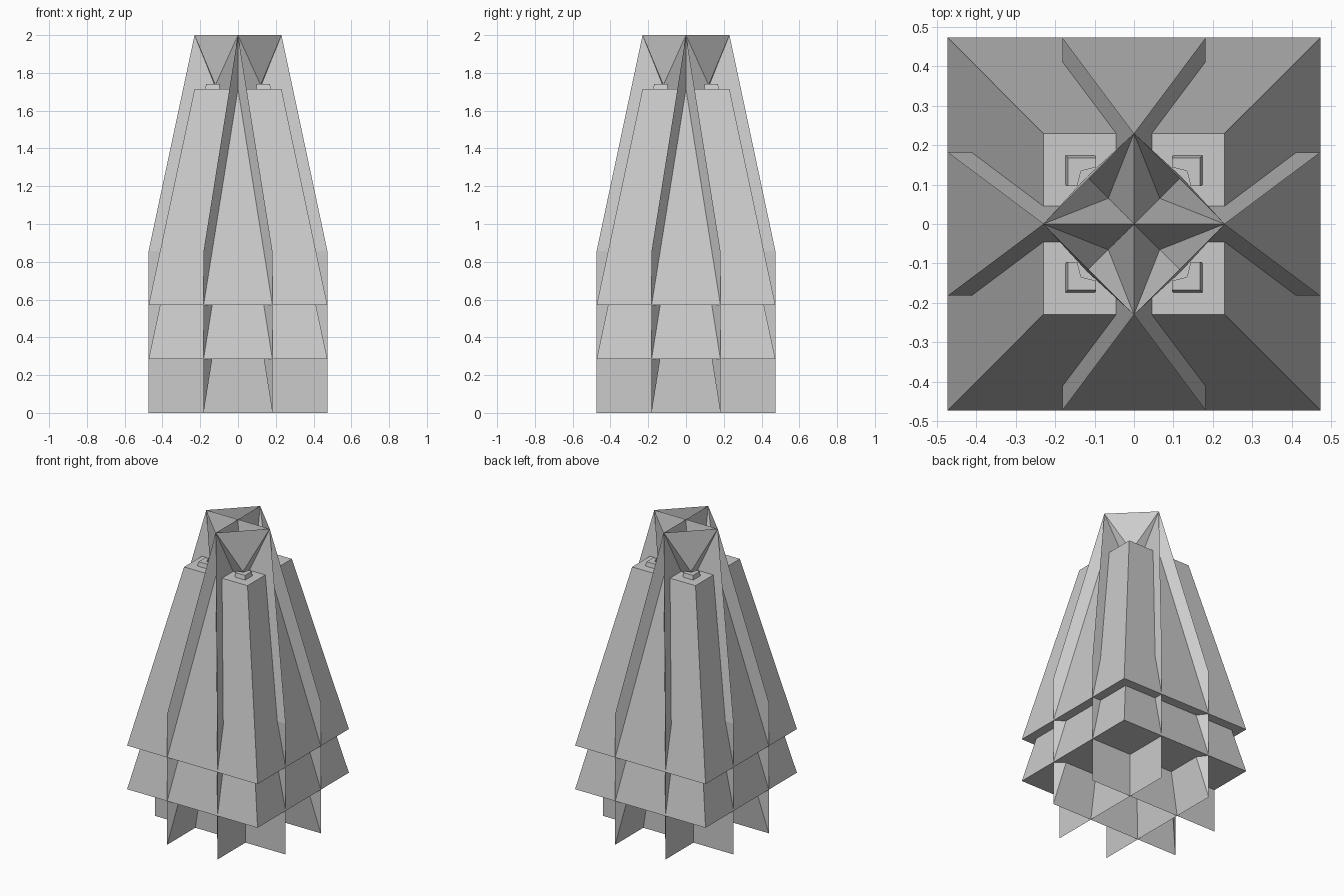
import bpy, bmesh
from mathutils import Matrix, Vector

if "Cube" in bpy.data.objects:
    bpy.data.objects.remove(bpy.data.objects["Cube"])

R, T, A = 0.473, 0.23, 0.182   # outer half width, top half width, wall offset
H, STEP = 1.143, 0.286         # slope height, tier spacing


def make(name, verts, faces, fix=True):
    bm = bmesh.new()
    vs = [bm.verts.new(v) for v in verts]
    for f in faces:
        bm.faces.new([vs[i] for i in f])
    if fix:
        bmesh.ops.recalc_face_normals(bm, faces=bm.faces)
    me = bpy.data.meshes.new(name)
    bm.to_mesh(me)
    bm.free()
    ob = bpy.data.objects.new(name, me)
    bpy.context.collection.objects.link(ob)
    return ob


def square(h, z):
    return [(-h, -h, z), (h, -h, z), (h, h, z), (-h, h, z)]


SIDES = [(i, (i + 1) % 4, (i + 1) % 4 + 4, i + 4) for i in range(4)]

# two nested tapered skirts; the upper one has an open square in its top
make("lower_skirt", square(R, STEP) + square(T, STEP + H),
     SIDES + [(3, 2, 1, 0), (4, 5, 6, 7)])
rim = [(a + 4, b + 4, c + 4, d + 4) for a, b, c, d in SIDES]
make("upper_skirt", square(R, 2 * STEP) + square(T, 2 * STEP + H)
     + square(0.115, 2 * STEP + H), SIDES + rim + [(3, 2, 1, 0)])

# four leaning walls: a sloped panel extended straight down
DROP = 3 * STEP
top = [(-R, -A, DROP), (R, -A, DROP), (T, 0, 2), (-T, 0, 2)]
low = [(x, y, z - DROP) for x, y, z in top]
for k in range(4):
    rot = Matrix.Rotation(k * 1.5707963, 4, 'Z')
    make(f"leaning_wall_{k + 1}", [rot @ Vector(v) for v in low + top],
         SIDES + [(3, 2, 1, 0), (4, 5, 6, 7)])

# faceted cups between the wall tops, with a small raised collar at each foot
zt = 2 * STEP + H
for k in range(4):
    rot = Matrix.Rotation(k * 1.5707963, 4, 'Z')
    cup = [(0, T, 2), (T, 0, 2), (0.12, 0.12, 1.735), (0.065, 0.065, 1.59)]
    make(f"corner_cup_{k + 1}", [rot @ Vector(v) for v in cup],
         [(0, 1, 2), (0, 2, 3), (1, 3, 2)], fix=False)
    el = [(0.1, 0.175), (0.175, 0.175), (0.175, 0.1), (0.15, 0.1),
          (0.14, 0.14), (0.1, 0.15)]
    n = len(el)
    pts = [(x, y, zt - 0.005) for x, y in el]
    pts += [(x * 0.96, y * 0.96, zt + 0.027) for x, y in el]
    make(f"collar_{k + 1}", [rot @ Vector(v) for v in pts],
         [(i, (i + 1) % n, (i + 1) % n + n, i + n) for i in range(n)]
         + [tuple(range(n)), tuple(range(n, 2 * n))])
